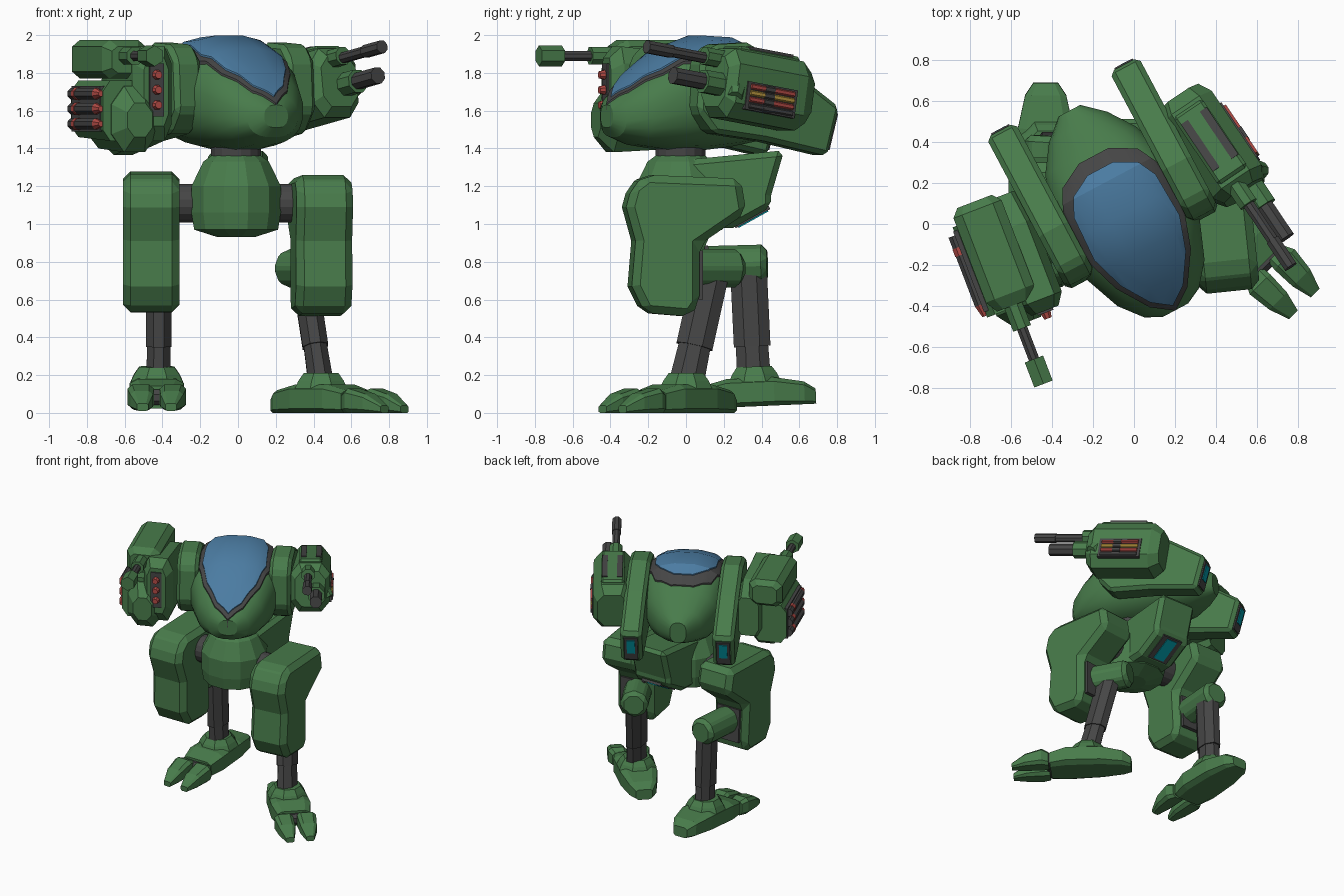
import bpy, bmesh
from math import sin, cos, pi, radians
from mathutils import Matrix, Vector

if "Cube" in bpy.data.objects:
    bpy.data.objects.remove(bpy.data.objects["Cube"])

I = Matrix.Identity(4)
def material(name, c):
    m = bpy.data.materials.new(name)
    m.diffuse_color = (*c, 1)
    m.use_nodes = True
    m.node_tree.nodes["Principled BSDF"].inputs["Base Color"].default_value = m.diffuse_color
    return m
GREEN = material("green", (0.065, 0.2, 0.07))
DARK = material("dark", (0.06, 0.06, 0.06))
BLUE = material("glass", (0.07, 0.2, 0.36))
RED = material("red", (0.45, 0.07, 0.06))
TEAL = material("teal", (0.0, 0.33, 0.4))
YELLOW = material("yellow", (0.5, 0.32, 0.05))

def place(yaw, x, y, z, pitch=0):
    return (Matrix.Translation((x, y, z)) @ Matrix.Rotation(radians(yaw), 4, 'Z')
            @ Matrix.Rotation(radians(pitch), 4, 'X'))

def finish(name, bm, mat, M=I, bevel=0, smooth=False):
    bmesh.ops.recalc_face_normals(bm, faces=bm.faces)
    me = bpy.data.meshes.new(name)
    bm.to_mesh(me)
    bm.free()
    me.materials.append(mat)
    ob = bpy.data.objects.new(name, me)
    bpy.context.collection.objects.link(ob)
    ob.matrix_world = M
    if bevel:
        b = ob.modifiers.new("bevel", 'BEVEL')
        b.width, b.segments, b.angle_limit = bevel, 1, radians(35)
    if smooth:
        smooth_edges(ob)
    return ob

def smooth_edges(ob):
    bpy.ops.object.select_all(action='DESELECT')
    ob.select_set(True)
    bpy.context.view_layer.objects.active = ob
    bpy.ops.object.shade_smooth_by_angle(angle=radians(25))

def skin(rings):
    """Closed skin over equally long rings of points."""
    bm = bmesh.new()
    vs = [[bm.verts.new(p) for p in r] for r in rings]
    n = len(vs[0])
    for a, b in zip(vs, vs[1:]):
        for i in range(n):
            bm.faces.new((a[i], a[(i + 1) % n], b[(i + 1) % n], b[i]))
    bm.faces.new(vs[0])
    bm.faces.new(vs[-1])
    return bm

def loft(name, secs, mat=GREEN, M=I, n=8, p=0.5, grow=0, smooth=False):
    """Sections along y: (y, centre x, half width, z low, z high)."""
    def f(v):
        return (abs(v) / cos(pi / n)) ** p * (1 if v > 0 else -1)
    rings = []
    for y, x, w, lo, hi in secs:
        ang = [2 * pi * (i + .5) / n for i in range(n)]
        rings.append([(x + (w + grow) * f(cos(a)), y,
                       (lo + hi) / 2 + ((hi - lo) / 2 + grow) * f(sin(a))) for a in ang])
    return finish(name, skin(rings), mat, M, 0, smooth)

def prism(name, prof, x0, x1, mat=GREEN, M=I, bevel=0):
    """Profile in y, z extruded along x."""
    return finish(name, skin([[(x, y, z) for y, z in prof] for x in (x0, x1)]), mat, M, bevel)

def box(name, c, s, mat=GREEN, M=I, bevel=0):
    (x, y, z), (a, b, h) = c, [v / 2 for v in s]
    return prism(name, [(y-b, z-h), (y+b, z-h), (y+b, z+h), (y-b, z+h)], x-a, x+a, mat, M, bevel)

def rod(name, a, b, r0, r1=None, mat=DARK, M=I, n=8, flat=1, bevel=0):
    a, b = Vector(a), Vector(b)
    d = (b - a).normalized()
    ref = Vector((1, 0, 0)) if abs(d.x) < .8 else Vector((0, 1, 0))
    u = (ref - d * ref.dot(d)).normalized()
    v = d.cross(u)
    ang = [2 * pi * (i + .5) / n for i in range(n)]
    rings = [[q + r * (u * cos(t) * flat + v * sin(t)) for t in ang] for q, r in ((a, r0), (b, r1 or r0))]
    return finish(name, skin(rings), mat, M, bevel)

def lathe(name, prof, n, mat, M=I):
    return finish(name, skin([[(r * cos(2*pi*(i+.5)/n), r * sin(2*pi*(i+.5)/n), z) for i in range(n)]
                              for r, z in prof]), mat, M)

# pelvis with waist, hip axle and rear thruster
P = place(0, -.01, -.03, 0)
lathe("pelvis", [(.1, .93), (.23, .97), (.245, 1.06), (.245, 1.2), (.18, 1.33), (.11, 1.38)], 12, GREEN, P)
lathe("waist", [(.135, 1.3), (.135, 1.45)], 16, DARK, P)
rod("hip_axle", (-.36, 0, 1.11), (.34, 0, 1.11), .105, n=16)
prism("pelvis_rear", [(0, 1.34), (.52, 1.39), (.45, 1.15), (.45, 1.09), (.25, .98), (0, .97)], -.16, .16, bevel=.03)
R = place(0, 0, .35, 1.037, 29)
box("rear_thruster_frame", (0, 0, 0), (.17, .21, .02), DARK, R)
box("rear_thruster_glow", (0, 0, -.006), (.09, .18, .02), TEAL, R)

# legs
thigh = [(-.3, .09), (-.22, .15), (.28, .13), (.31, -.05), (.06, -.22), (.06, -.53), (.01, -.6),
         (-.23, -.58), (-.3, -.44), (-.28, -.2), (-.33, -.02)]
def foot(side, M):
    loft(side + "_foot_sole", [(.32, 0, .06, 0, .08), (.26, 0, .1, 0, .12), (.1, 0, .135, 0, .15),
                               (-.15, 0, .145, 0, .15), (-.27, 0, .12, 0, .12)], GREEN, M, p=.4)
    lathe(side + "_ankle", [(.15, .13), (.13, .17), (.1, .21)], 8, GREEN, M)
    rod(side + "_toe_joint", (-.11, -.27, .06), (.11, -.27, .06), .045, M=M)
    for s in (-1, 1):
        loft(side + "_toe", [(-.28, s*.075, .055, 0, .11), (-.33, s*.085, .07, 0, .13),
                             (-.45, s*.08, .06, 0, .1), (-.55, s*.075, .03, 0, .04)], GREEN, M)

def leg(side, M, knee0, knee1, shin0, shin1, footM):
    prism(side + "_thigh", thigh, -.15, .15, GREEN, M, .04)
    box(side + "_knee_pocket", (0, .03, -.38), (.2, .1, .26), DARK, M)
    k0, k1, s0, s1 = map(Vector, (knee0, knee1, shin0, shin1))
    rod(side + "_knee", k0, k1, .11, mat=GREEN, bevel=.03)
    rod(side + "_shin", s0, s0.lerp(s1, .68), .105, flat=.7)
    rod(side + "_shin_sleeve", s0.lerp(s1, .6), s1, .09, .1, flat=.72)
    foot(side, footM)

leg("left", place(6, .43, 0, 1.11), (.42, 0, .765), (.27, .28, .765),
    (.345, .14, .78), (.44, 0, .15), place(45, .44, 0, 0))
leg("right", place(0, -.46, .02, 1.13, 4), (-.45, .05, .78), (-.43, .43, .79),
    (-.42, .33, .78), (-.42, .36, .15), place(0, -.43, .37, .035, 2.5))

# torso hull, twisted toward the left
T = place(28, 0, -.04, 0)
hull = [(-.43, 0, .07, 1.51, 1.63), (-.39, 0, .15, 1.46, 1.68), (-.28, 0, .24, 1.42, 1.78),
        (-.1, 0, .31, 1.395, 1.91), (.1, 0, .33, 1.39, 1.98), (.28, 0, .31, 1.41, 1.97),
        (.45, 0, .25, 1.44, 1.85), (.58, 0, .16, 1.49, 1.75), (.67, 0, .06, 1.53, 1.69)]
loft("hull", hull, GREEN, T, 20, .8, 0, True)

# canopy glass and frame: grown hull kept inside a vertical outline
half = [(.09, -.34), (.18, -.2), (.235, -.03), (.225, .2), (.18, .29), (.07, .35)]
outline = [(0, -.405)] + half + [(-x, y) for x, y in reversed(half)]
def canopy(name, mat, grow, sx, sy, dy):
    ob = loft(name, hull, mat, T, 20, .8, grow)
    cut = finish("cutter", skin([[(x*sx, y*sy + dy, z) for x, y in outline] for z in (1.57, 2.2)]), mat, T)
    cut.hide_render = True
    b = ob.modifiers.new("cut", 'BOOLEAN')
    b.operation, b.solver, b.object = 'INTERSECT', 'EXACT', cut
    bpy.context.view_layer.update()
    me = bpy.data.meshes.new_from_object(ob.evaluated_get(bpy.context.evaluated_depsgraph_get()))
    ob.modifiers.clear()
    ob.data = me
    bpy.data.objects.remove(cut)
    smooth_edges(ob)
canopy("canopy_frame", DARK, .01, 1.15, 1.13, .025)
canopy("canopy_glass", BLUE, .018, 1, 1, 0)

# shoulder thruster pods
pod = [(-.1, 1.6), (-.08, 1.87), (0, 1.95), (.2, 1.96), (.45, 1.83), (.75, 1.62), (.68, 1.36), (.3, 1.44), (0, 1.48)]
for side, s in (("left", 1), ("right", -1)):
    x = s * .34
    prism(side + "_pod", pod, x - .08, x + .08, GREEN, T, .025)
    E = T @ place(0, x, .715, 1.49, -15)
    box(side + "_pod_nozzle", (0, 0, 0), (.1, .02, .2), DARK, E)
    box(side + "_pod_glow", (0, .006, .02), (.06, .02, .12), TEAL, E)
    rod(side + "_shoulder", (s*.3, .17, 1.71), (s*.55, .17, 1.71), .12, mat=GREEN, M=T, n=12)

# left arm: twin cannon with coil slots
G = place(34, .435, .385, 1.73, -9)
loft("cannon_body", [(-.25, -.045, .11, -.15, .12), (-.2, -.045, .145, -.2, .17), (.24, -.045, .145, -.2, .17),
                     (.31, -.045, .11, -.15, .12)], GREEN, G, p=.65)
box("cannon_side_slot", (.093, .02, -.07), (.03, .32, .15), DARK, G)
for i, m in enumerate((RED, YELLOW, RED, DARK)):
    z = -.02 - i * .034
    rod("cannon_coil", (.106, -.12, z), (.106, .16, z), .016, mat=m, M=G, n=6)
    rod("cannon_coil_band", (.106, -.03, z), (.106, .03, z), .019, M=G, n=6)
box("cannon_top_rail", (-.045, .02, .165), (.17, .4, .05), GREEN, G, .015)
for x in (-.095, .015):
    box("cannon_top_slot", (x, .03, .185), (.04, .28, .02), DARK, G)
rod("cannon_upper_mount", (-.06, .0, .11), (-.06, -.33, .11), .05, mat=GREEN, M=G)
rod("cannon_upper_barrel", (-.06, -.3, .1), (-.06, -.69, .1), .03, M=G)
rod("cannon_upper_muzzle", (-.06, -.54, .1), (-.06, -.7, .1), .036, M=G)
rod("cannon_lower_barrel", (.0, -.2, -.03), (.0, -.55, -.03), .046, M=G)
rod("cannon_lower_sleeve", (.0, -.15, -.03), (.0, -.36, -.03), .065, mat=GREEN, M=G)
rod("cannon_grip", (.04, -.17, -.02), (.09, -.2, -.09), .06, .04, mat=GREEN, M=G)

# right arm: gun above a missile launcher
L = place(21, -.62, -.13, 0)
loft("gun_housing", [(-.26, -.06, .09, 1.8, 1.94), (-.2, -.06, .125, 1.77, 1.975), (.24, -.06, .125, 1.77, 1.975),
                     (.28, -.06, .09, 1.8, 1.94)], GREEN, L)
rod("gun_mount", (-.065, -.15, 1.89), (-.065, -.38, 1.89), .05, mat=GREEN, M=L)
rod("gun_barrel", (-.065, -.3, 1.89), (-.065, -.6, 1.89), .028, M=L)
rod("gun_muzzle", (-.065, -.54, 1.89), (-.065, -.67, 1.89), .055, mat=GREEN, M=L, n=6)
loft("launcher_body", [(-.34, .07, .07, 1.52, 1.88), (-.28, .07, .11, 1.44, 1.94), (.1, .07, .11, 1.46, 1.9),
                       (.26, .07, .08, 1.52, 1.82)], GREEN, L)
loft("launcher_outer", [(-.27, -.09, .115, 1.44, 1.76), (.2, -.09, .115, 1.46, 1.76)], GREEN, L)
loft("launcher_drum", [(-.36, -.03, .07, 1.46, 1.64), (-.28, -.03, .13, 1.38, 1.73), (.1, -.03, .13, 1.4, 1.72),
                       (.2, -.03, .07, 1.46, 1.64)], GREEN, L, p=.9)
box("missile_front_slot", (.07, -.335, 1.71), (.08, .03, .28), DARK, L)
for z in (1.63, 1.71, 1.79):
    rod("front_missile", (.07, -.3, z), (.07, -.38, z), .038, .02, RED, L)
box("missile_side_slot", (-.195, -.03, 1.61), (.03, .42, .24), DARK, L)
for z in (1.53, 1.61, 1.69):
    rod("side_missile", (-.212, .16, z), (-.212, -.2, z), .032, M=L)
    rod("side_missile_tip", (-.212, -.2, z), (-.212, -.26, z), .032, .015, RED, L)
    rod("side_missile_band", (-.212, .06, z), (-.212, .1, z), .035, mat=RED, M=L)
